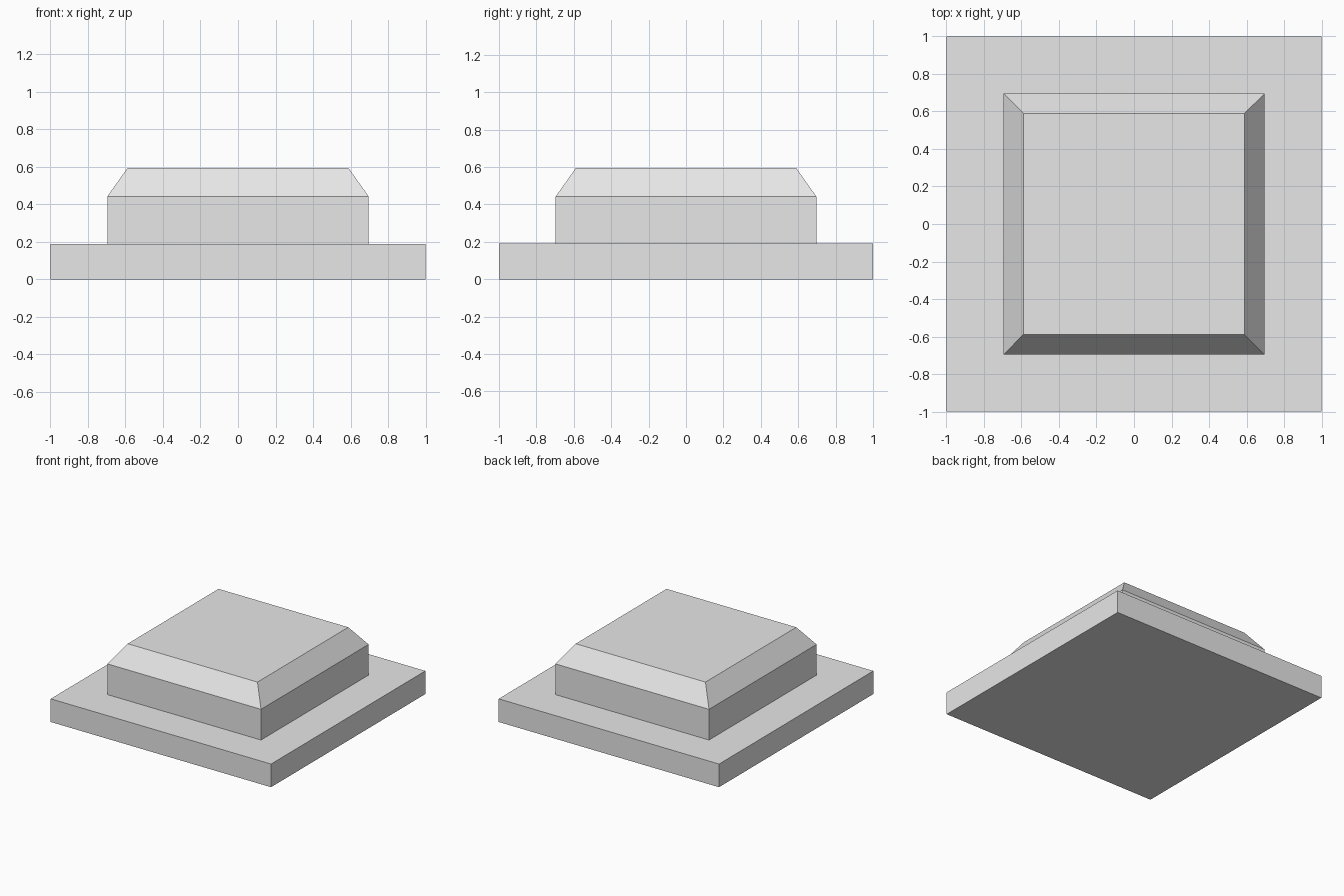
import bpy
import bmesh

default_cube = bpy.data.objects.get("Cube")
if default_cube:
    bpy.data.objects.remove(default_cube, do_unlink=True)

# Single plain grey
grey = bpy.data.materials.new("light_grey")
grey.use_nodes = True
grey.diffuse_color = (0.8, 0.8, 0.8, 1)
grey.node_tree.nodes["Principled BSDF"].inputs["Base Color"].default_value = grey.diffuse_color


def square_block(name, half, bottom, top, chamfer=0):
    """Square block with an optional 45 degree chamfer around its top face."""
    bm = bmesh.new()
    bmesh.ops.create_cube(bm, size=1)
    for v in bm.verts:
        v.co.x *= 2 * half
        v.co.y *= 2 * half
        v.co.z = top if v.co.z > 0 else bottom
    if chamfer:
        cap = max(bm.faces, key=lambda f: f.calc_center_median().z)
        for v in cap.verts:
            v.co.z -= chamfer
        bmesh.ops.inset_region(bm, faces=[cap], thickness=chamfer)
        for v in cap.verts:
            v.co.z = top
    bmesh.ops.recalc_face_normals(bm, faces=bm.faces)
    mesh = bpy.data.meshes.new(name)
    bm.to_mesh(mesh)
    bm.free()
    mesh.materials.append(grey)
    obj = bpy.data.objects.new(name, mesh)
    bpy.context.collection.objects.link(obj)
    return obj


# Wide base slab and the chamfered block standing on it
square_block("base_plate", 1.0, 0, 0.19)
square_block("raised_block", 0.697, 0.19, 0.595, chamfer=0.153)
